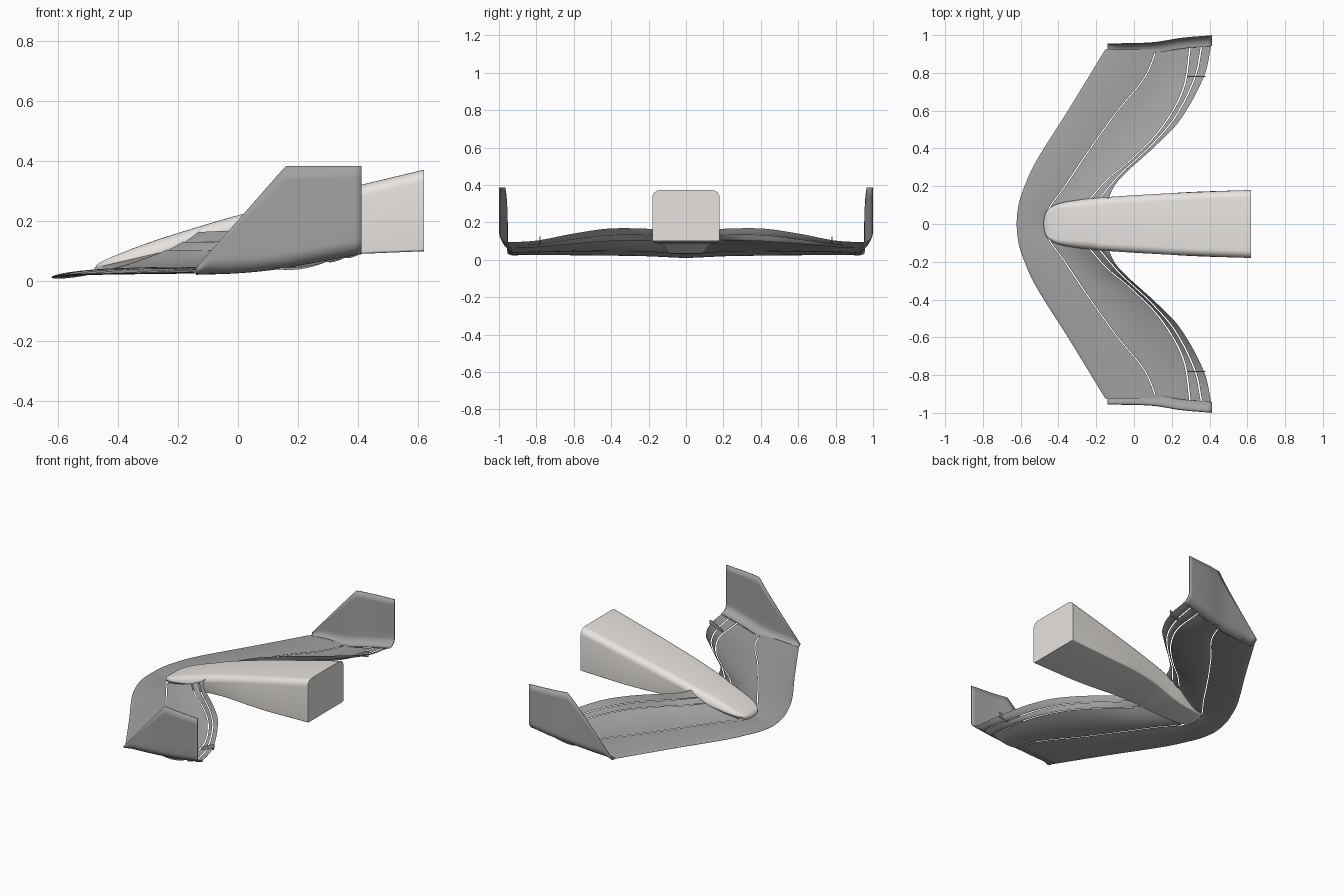
import bpy, bmesh, math
from math import cos, sin, pi

if "Cube" in bpy.data.objects:
    bpy.data.objects.remove(bpy.data.objects["Cube"])


def interp(pts, v):
    """Smooth curve through (key, value) points."""
    n = len(pts)
    v = min(max(v, pts[0][0]), pts[-1][0])
    i = 0
    while i < n - 2 and v > pts[i + 1][0]:
        i += 1

    def slope(k):
        a, b = pts[max(k - 1, 0)], pts[min(k + 1, n - 1)]
        return (b[1] - a[1]) / (b[0] - a[0])
    (a, p), (b, q) = pts[i], pts[i + 1]
    h = b - a
    t = (v - a) / h
    return ((2*t**3 - 3*t*t + 1) * p + (t**3 - 2*t*t + t) * h * slope(i)
            + (3*t*t - 2*t**3) * q + (t**3 - t*t) * h * slope(i + 1))


def make(name, rows, closed=True, cap0=True, cap1=True, mirror=True, mat=None, solid=0, angle=40):
    """Skin a list of sections into one object."""
    bm = bmesh.new()
    vs = [[bm.verts.new(p) for p in r] for r in rows]
    n = len(vs[0])
    for a, b in zip(vs, vs[1:]):
        for j in range(n if closed else n - 1):
            k = (j + 1) % n
            bm.faces.new((a[j], a[k], b[k], b[j]))
    if closed and cap0:
        bm.faces.new(vs[0])
    if closed and cap1:
        bm.faces.new(vs[-1])
    bmesh.ops.recalc_face_normals(bm, faces=bm.faces)
    me = bpy.data.meshes.new(name)
    bm.to_mesh(me)
    bm.free()
    ob = bpy.data.objects.new(name, me)
    bpy.context.collection.objects.link(ob)
    if mat:
        me.materials.append(mat)
    bpy.ops.object.select_all(action='DESELECT')
    ob.select_set(True)
    bpy.context.view_layer.objects.active = ob
    bpy.ops.object.shade_smooth_by_angle(angle=math.radians(angle))
    if solid:
        m = ob.modifiers.new("thickness", 'SOLIDIFY')
        m.thickness = solid
        m.offset = 0
    if mirror:
        m = ob.modifiers.new("mirror", 'MIRROR')
        m.use_axis = (False, True, False)
    return ob


def material(name, c):
    m = bpy.data.materials.new(name)
    m.diffuse_color = (*c, 1)
    m.use_nodes = True
    m.node_tree.nodes["Principled BSDF"].inputs["Base Color"].default_value = m.diffuse_color
    return m


pale = material("pale_body", (0.8, 0.77, 0.74))
grey = material("wing_grey", (0.36, 0.36, 0.36))

# Planform edges: (y, x) and heights: (y, z), front to back
lead = [(0, -.622), (.08, -.615), (.16, -.595), (.32, -.525), (.6, -.35), (.96, -.13)]
slot1 = [(0, -.47), (.08, -.455), (.185, -.38), (.4, -.235), (.6, -.09), (.78, .055), (.95, .125)]
slot2 = [(.12, -.25), (.24, -.14), (.34, -.02), (.5, .135), (.71, .255), (.95, .295)]
slot3 = [(.12, -.2), (.26, -.08), (.41, .08), (.56, .21), (.78, .32), (.95, .355)]
trail = [(.12, -.14), (.2, -.105), (.265, -.05), (.41, .11), (.545, .24), (.78, .37), (.96, .412)]
z_lead = [(0, .013), (.1, .017), (.25, .023), (.96, .031)]
z1 = [(0, .028), (.2, .043), (.5, .046), (.95, .044)]
z2 = [(.12, .105), (.4, .1), (.6, .085), (.8, .068), (.95, .064)]
z3 = [(.12, .13), (.4, .13), (.6, .108), (.8, .08), (.95, .078)]
z4 = [(.12, .163), (.4, .167), (.6, .14), (.8, .102), (.95, .093)]


def wing(name, xa, za, xb, zb, y0, y1, thick, sag, gap, cap0=True):
    us = [(1 - cos(pi * i / 12)) / 2 for i in range(13)]

    def foil(u):
        return 1.1 * (1.2 * math.sqrt(u) - .5 * u - .7 * u ** 2.2) + .04
    rows = []
    for i in range(33):
        y = y0 + (y1 - y0) * i / 32
        x0, x1 = interp(xa, y) + gap, interp(xb, y)
        h0, h1 = interp(za, y), interp(zb, y)

        def pt(u, s):
            z = h0 + (h1 - h0) * u - sag * 4 * u * (1 - u) + s * thick * foil(u)
            return (x0 + (x1 - x0) * u, y, z)
        rows.append([pt(u, 1) for u in us] + [pt(u, -1) for u in reversed(us[1:])])
    make(name, rows, cap0=cap0, mat=grey, angle=50)


wing("main_plane", lead, z_lead, slot1, z1, 0, .925, .014, 0, 0, False)
wing("first_flap", slot1, z1, slot2, z2, .09, .935, .007, .01, .007)
wing("second_flap", slot2, z2, slot3, z3, .125, .945, .004, .002, .008)
wing("third_flap", slot3, z3, trail, z4, .125, .95, .004, .002, .008)

# Endplates curving up out of the wing tips
y_out = [(-.14, .953), (.1, .96), (.25, .983), (.41, .997)]
z_bot = [(-.14, .024), (0, .029), (.13, .042), (.25, .063), (.41, .093)]
rows = []
for i in range(23):
    x = -.14 + .552 * i / 22
    y, zb = interp(y_out, x), interp(z_bot, x)
    top = .385 if x > .16 else .045 + .34 * (x + .14) / .3
    r = min(.05, (top - zb) * .6)
    row = [(x, y - .055, zb)]
    row += [(x, y - .05 + .05 * sin(a), zb + r * (1 - cos(a))) for a in [pi / 2 * k / 7 for k in range(8)]]
    row += [(x, y, zb + r + (top - zb - r) * k / 6) for k in range(1, 7)]
    rows.append(row)
make("endplate", rows, closed=False, solid=.005, mat=grey)

# Flap adjuster tabs
tab = [(.285, .072), (.375, .09), (.378, .125), (.36, .122), (.29, .085)]
make("flap_tab", [[(x, y, z) for x, z in tab] for y in (.777, .783)], mat=grey)

# Nose cone: rounded box sections growing backwards
half = [(-.478, .02), (-.47, .055), (-.45, .082), (-.4, .108), (-.3, .127), (-.2, .138), (0, .152), (.3, .168), (.62, .18)]
ztop = [(-.478, .045), (-.47, .056), (-.45, .068), (-.4, .09), (-.3, .128), (-.2, .161), (0, .22), (.3, .295), (.62, .372)]
zlow = [(-.478, .035), (-.45, .03), (-.3, .035), (-.2, .05), (-.1, .07), (.05, .085), (.3, .088), (.62, .1)]
taper = [(-.478, .9), (-.35, .75), (-.2, .78), (0, .92), (.2, 1), (.62, 1)]
xs = [-.478, -.47, -.46, -.45, -.425] + [-.4 + 1.02 * i / 24 for i in range(25)]
rows = []
for x in xs:
    w, t, b, k = (interp(c, x) for c in (half, ztop, zlow, taper))
    rt = min(.04 if x > -.2 else .07, (t - b) * .45, w * .6)
    rb = min(.008, (t - b) * .3)
    row = []
    for sy, sz, r in ((1, 1, rt), (-1, 1, rt), (-1, -1, rb), (1, -1, rb)):
        wid = w if sz > 0 else w * k
        start = {(1, 1): 0, (-1, 1): pi / 2, (-1, -1): pi, (1, -1): 1.5 * pi}[(sy, sz)]
        cz = t - r if sz > 0 else b + r
        for j in range(7):
            a = start + pi / 2 * j / 6
            row.append((x, sy * (wid - r) + r * cos(a), cz + r * sin(a)))
    rows.append(row)
make("nose_cone", rows, mirror=False, mat=pale)
